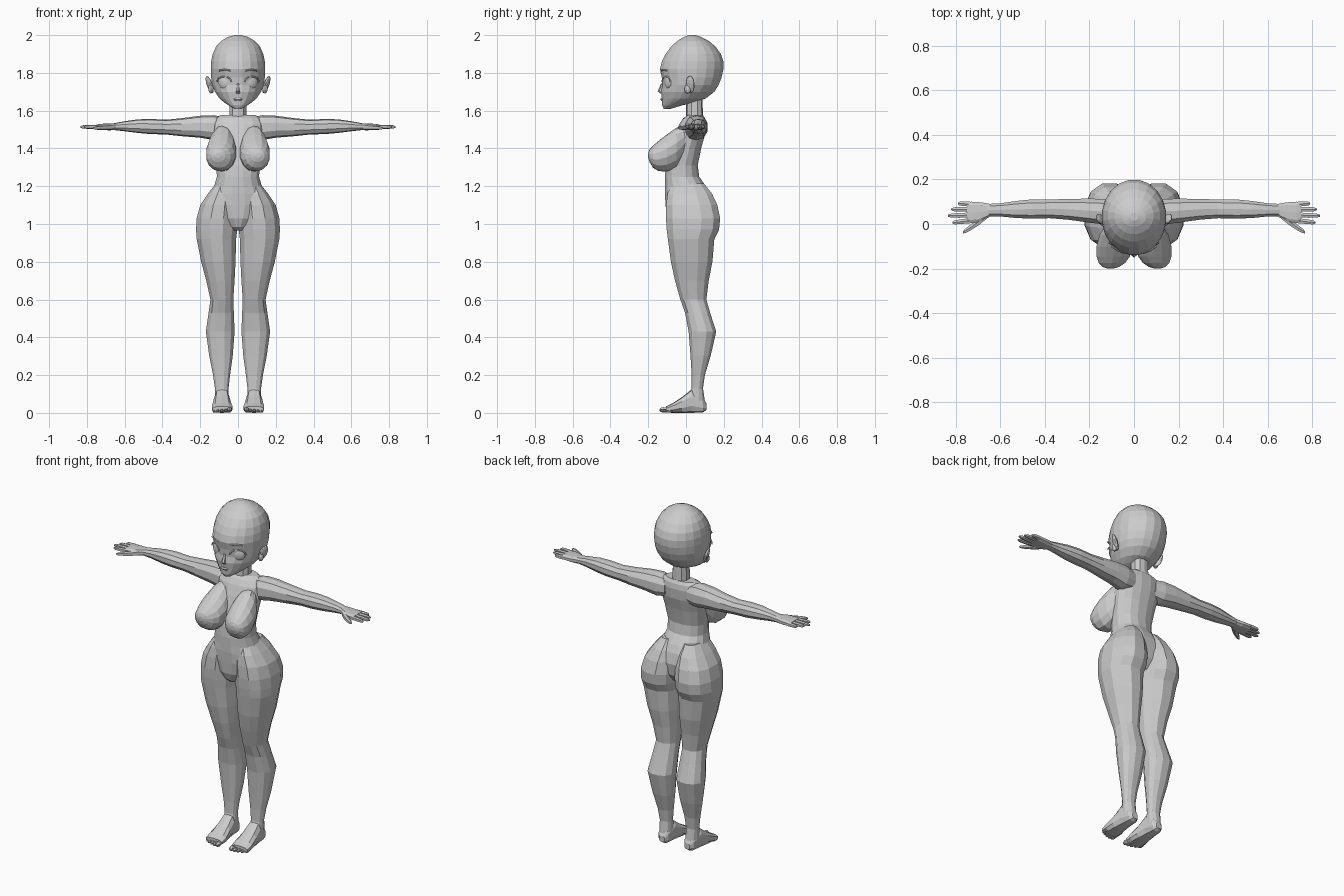
import bpy, bmesh
from math import sin, cos, pi, radians, copysign
from mathutils import Vector, Matrix


def finish(name, bm, mirror):
    bmesh.ops.recalc_face_normals(bm, faces=bm.faces)
    me = bpy.data.meshes.new(name)
    bm.to_mesh(me)
    bm.free()
    ob = bpy.data.objects.new(name, me)
    bpy.context.collection.objects.link(ob)
    if mirror:
        ob.modifiers.new("mirror", 'MIRROR')
    return ob


def loft(name, axis, rings, n=12, mirror=True, p=0.9):
    """Skin rings (t, u0, u1, v0, v1) strung along one axis."""
    place = {'x': lambda t, u, v: (t, u, v),
             'y': lambda t, u, v: (u, t, v),
             'z': lambda t, u, v: (u, v, t)}[axis]
    bm = bmesh.new()
    loops = []
    for t, u0, u1, v0, v1 in rings:
        loop = []
        for i in range(n):
            a = 2 * pi * (i + 0.5) / n
            c = copysign(abs(cos(a)) ** p, cos(a))
            s = copysign(abs(sin(a)) ** p, sin(a))
            k = 1 / cos(pi / n)
            c, s = max(-1, min(1, c * k)), max(-1, min(1, s * k))
            loop.append(bm.verts.new(place(t, (u0 + u1) / 2 + c * (u1 - u0) / 2,
                                           (v0 + v1) / 2 + s * (v1 - v0) / 2)))
        loops.append(loop)
    for a, b in zip(loops, loops[1:]):
        for i in range(n):
            j = (i + 1) % n
            bm.faces.new((a[i], a[j], b[j], b[i]))
    bm.faces.new(loops[0])
    bm.faces.new(loops[-1])
    return finish(name, bm, mirror)


def ball(name, loc, size, rot=(0, 0, 0), seg=12, mirror=True):
    bm = bmesh.new()
    m = Matrix.Translation(loc)
    for ax, r in zip('ZYX', reversed(rot)):
        m = m @ Matrix.Rotation(radians(r), 4, ax)
    m = m @ Matrix.Diagonal((*size, 1))
    bmesh.ops.create_uvsphere(bm, u_segments=seg, v_segments=seg // 2 + 1, radius=1, matrix=m)
    return finish(name, bm, mirror)


# Head: skull, face and jaw
loft("head", 'z', [
    (1.61, -.02, .02, -.118, -.08), (1.628, -.05, .05, -.126, -.02),
    (1.645, -.075, .075, -.127, .05), (1.665, -.098, .098, -.128, .105),
    (1.70, -.122, .122, -.132, .15), (1.735, -.136, .136, -.125, .172),
    (1.775, -.142, .142, -.128, .188), (1.82, -.144, .144, -.138, .198),
    (1.86, -.142, .142, -.128, .198), (1.90, -.134, .134, -.108, .185),
    (1.94, -.116, .116, -.078, .155), (1.97, -.088, .088, -.045, .12),
    (1.99, -.054, .054, -.012, .08), (2.0, -.018, .018, .015, .05)],
    n=20, mirror=False, p=1)
loft("nose", 'z', [(1.69, -.01, .01, -.135, -.12), (1.703, -.011, .011, -.15, -.11),
                   (1.745, -.006, .006, -.132, -.11)], n=6, mirror=False)
loft("mouth", 'z', [(1.652, -.015, .015, -.13, -.11), (1.66, -.024, .024, -.136, -.11),
                    (1.668, -.015, .015, -.132, -.11)], n=8, mirror=False)
ball("ear", (.15, .022, 1.738), (.012, .026, .048), (-8, 18, -28))
ball("ear_lobe", (.143, .01, 1.715), (.014, .018, .024))

# Eyes with lash rims and brows
ball("eye", (.073, -.095, 1.75), (.034, .014, .034), (0, 0, 28), seg=16)


def arc(name, points, radius):
    cu = bpy.data.curves.new(name, 'CURVE')
    cu.dimensions, cu.bevel_depth, cu.bevel_resolution = '3D', radius, 0
    for s in (-1, 1):
        sp = cu.splines.new('POLY')
        sp.points.add(len(points) - 1)
        for pt, (x, y, z) in zip(sp.points, points):
            pt.co = (s * x, y, z, 1)
    ob = bpy.data.objects.new(name, cu)
    bpy.context.collection.objects.link(ob)


angles = [radians(5 + 17 * i) for i in range(11)]
arc("eyelash", [(.073 + .038 * cos(a), -.106 + .021 * cos(a), 1.75 + .031 * sin(a))
                for a in angles], .004)
arc("eyebrow", [(.04, -.131, 1.812), (.07, -.12, 1.818), (.1, -.1, 1.812)], .004)

# Neck and torso
loft("neck", 'z', [(1.54, -.06, .06, -.005, .1), (1.575, -.046, .046, 0, .09),
                   (1.69, -.042, .042, .002, .086)], n=10, mirror=False)
loft("torso", 'z', [
    (.965, -.03, .03, -.06, .07), (.985, -.06, .06, -.085, .10),
    (1.03, -.11, .11, -.102, .13), (1.10, -.165, .165, -.108, .14),
    (1.16, -.15, .15, -.112, .125), (1.20, -.126, .126, -.112, .105),
    (1.25, -.112, .112, -.112, .07), (1.31, -.114, .114, -.106, .062),
    (1.40, -.124, .124, -.085, .08), (1.47, -.132, .132, -.06, .1),
    (1.53, -.135, .135, -.035, .105), (1.56, -.12, .12, -.015, .1),
    (1.577, -.09, .09, .01, .09)], n=16, mirror=False)
loft("bust", 'y', [
    (.0, .03, .125, 1.37, 1.53), (-.05, .015, .155, 1.30, 1.51),
    (-.10, .01, .168, 1.278, 1.475), (-.145, .018, .168, 1.28, 1.44),
    (-.175, .04, .158, 1.298, 1.415), (-.193, .068, .14, 1.328, 1.395),
    (-.2, .092, .12, 1.35, 1.376)], n=14, p=1)

# Legs, including hips and seat
loft("leg", 'z', [
    (1.215, .03, .116, -.075, .095), (1.16, .01, .16, -.098, .138),
    (1.10, .001, .2, -.105, .166), (1.03, .001, .219, -.106, .181),
    (.97, .004, .222, -.102, .175), (.92, .01, .219, -.096, .15),
    (.80, .013, .195, -.08, .14), (.70, .018, .168, -.058, .12),
    (.60, .025, .146, -.03, .108), (.53, .022, .156, -.005, .128),
    (.43, .018, .17, .014, .16), (.30, .028, .152, .024, .13),
    (.20, .042, .132, .03, .1), (.13, .05, .122, .03, .09),
    (.06, .05, .12, .01, .1)], n=12)

# Feet and toes
loft("foot", 'y', [
    (.108, .065, .1, .015, .05), (.09, .052, .116, .003, .08),
    (.03, .046, .124, 0, .125), (-.02, .038, .132, 0, .085),
    (-.07, .03, .138, 0, .052), (-.105, .032, .136, .003, .034)], n=10, p=.8)
for i in range(5):
    r = .014 if i == 0 else .0105 - .0006 * i
    ball("toe", (.045 + .0205 * i, -.118 + .0035 * i * i / 2, r + .002),
         (r, .024, r), seg=8)

# Arms
loft("arm", 'x', [
    (.07, .01, .1, 1.455, 1.565), (.13, -.002, .112, 1.445, 1.576),
    (.20, .006, .114, 1.457, 1.573), (.30, .02, .112, 1.465, 1.56),
    (.38, .026, .11, 1.474, 1.552), (.46, .024, .11, 1.476, 1.556),
    (.53, .027, .103, 1.482, 1.554), (.60, .034, .093, 1.491, 1.544),
    (.655, .034, .09, 1.497, 1.534)], n=10)

# Hands: palm, four fingers and thumb
loft("palm", 'x', [(.645, .034, .09, 1.497, 1.534), (.685, .01, .097, 1.496, 1.532),
                   (.73, .004, .1, 1.499, 1.53), (.75, .008, .098, 1.502, 1.526)],
     n=10, p=.75)
for y0, y1, tip in ((.09, .092, .79), (.066, .066, .82), (.04, .037, .835), (.015, .006, .815)):
    rings = []
    for f, r in ((0, .0115), (.5, .0105), (.85, .009), (1, .004)):
        x, y = .735 + (tip - .735) * f, y0 + (y1 - y0) * f
        rings.append((x, y - r, y + r, 1.514 - r, 1.514 + r))
    loft("finger", 'x', rings, n=6)
loft("thumb", 'x', [(.665, .02, .055, 1.498, 1.53), (.70, -.008, .025, 1.497, 1.524),
                    (.735, -.03, -.004, 1.498, 1.52), (.758, -.041, -.022, 1.5, 1.516),
                    (.768, -.042, -.034, 1.503, 1.512)], n=6)
